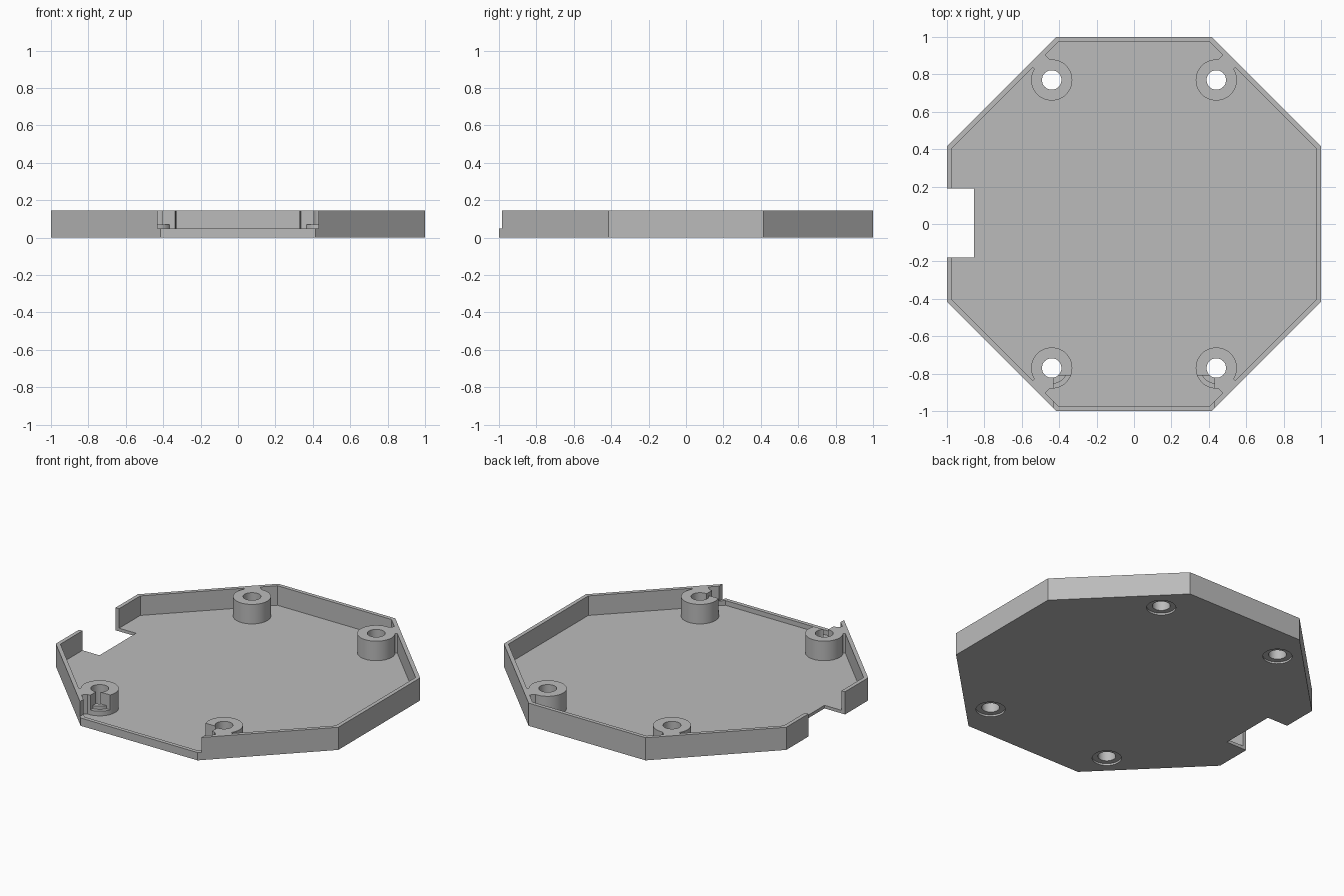
import bpy
import math
from mathutils import Matrix, Vector

cube = bpy.data.objects.get("Cube")
if cube:
    bpy.data.objects.remove(cube, do_unlink=True)

HEIGHT, FLOOR, WALL = 0.145, 0.02, 0.025
BOSS_X, BOSS_Y, BOSS_R, HOLE_R = 0.44, 0.77, 0.11, 0.052

grey = bpy.data.materials.new("plain grey")
grey.use_nodes = True
grey.diffuse_color = (0.5, 0.5, 0.5, 1)
grey.node_tree.nodes["Principled BSDF"].inputs["Base Color"].default_value = (0.5, 0.5, 0.5, 1)


def prism(name, sides, radius, z0, z1, x=0, y=0, turn=0):
    bpy.ops.mesh.primitive_cylinder_add(vertices=sides, radius=radius, depth=z1 - z0,
                                        location=(x, y, (z0 + z1) / 2), rotation=(0, 0, turn))
    ob = bpy.context.object
    ob.name = name
    return ob


def octagon(name, apothem, z0, z1):
    eighth = math.pi / 8
    return prism(name, 8, apothem / math.cos(eighth), z0, z1, turn=eighth)


def box(name, low, high):
    bpy.ops.mesh.primitive_cube_add(size=1)
    ob = bpy.context.object
    ob.name = name
    low, high = Vector(low), Vector(high)
    ob.data.transform(Matrix.Translation((low + high) / 2) @ Matrix.Diagonal((*(high - low), 1)))
    return ob


def combine(target, tool, operation="DIFFERENCE"):
    # Apply a boolean and discard the tool
    tool.hide_render = True
    mod = target.modifiers.new("shape", "BOOLEAN")
    mod.operation = operation
    mod.solver = "EXACT"
    mod.object = tool
    bpy.context.view_layer.objects.active = target
    bpy.ops.object.modifier_apply(modifier=mod.name)
    bpy.data.objects.remove(tool, do_unlink=True)


def finish(ob):
    ob.data.materials.clear()
    ob.data.materials.append(grey)
    bpy.ops.object.select_all(action="DESELECT")
    ob.select_set(True)
    bpy.context.view_layer.objects.active = ob
    bpy.ops.object.shade_smooth_by_angle(angle=math.radians(30))


def front_opening():
    return box("front_opening", (-0.43, -1.1, 0.05), (0.43, -0.81, 0.3))


# Octagonal tray with a side notch and a lowered front wall
tray = octagon("tray", 1, 0, HEIGHT)
combine(tray, octagon("tray_cavity", 1 - WALL, FLOOR, 0.3))
combine(tray, box("side_notch", (-1.1, -0.18, -0.1), (-0.855, 0.19, 0.3)))
combine(tray, front_opening())

# Four screw bosses, each tied to its diagonal wall by a web
for sx, side in ((-1, "right"), (1, "left")):
    for sy, end in ((-1, "front"), (1, "back")):
        x, y = sx * BOSS_X, sy * BOSS_Y
        boss = prism(f"{end}_{side}_boss", 48, BOSS_R, 0.015, HEIGHT, x, y)

        # Web runs outwards, set slightly towards the front or back wall
        low, high = sorted((sx * sy * 0.07, -sx * sy * 0.025))
        web = box("web", (0, low, 0.016), (0.122, high, HEIGHT))
        web.data.transform(Matrix.Translation((x, y, 0)) @ Matrix.Rotation(math.atan2(sy, sx), 4, "Z"))
        combine(boss, web, "UNION")

        # Front bosses are trimmed by the opening, leaving a stepped seat
        if sy < 0:
            combine(boss, front_opening())
            combine(boss, prism("seat", 48, 0.085, 0.03, 0.07, x, y), "UNION")

        # Screw hole and its shallow recess underneath
        for part in (boss, tray):
            combine(part, prism("screw_hole", 48, HOLE_R, -0.1, 0.3, x, y))
        combine(tray, prism("screw_recess", 48, 0.085, -0.1, 0.012, x, y))
        finish(boss)

finish(tray)
